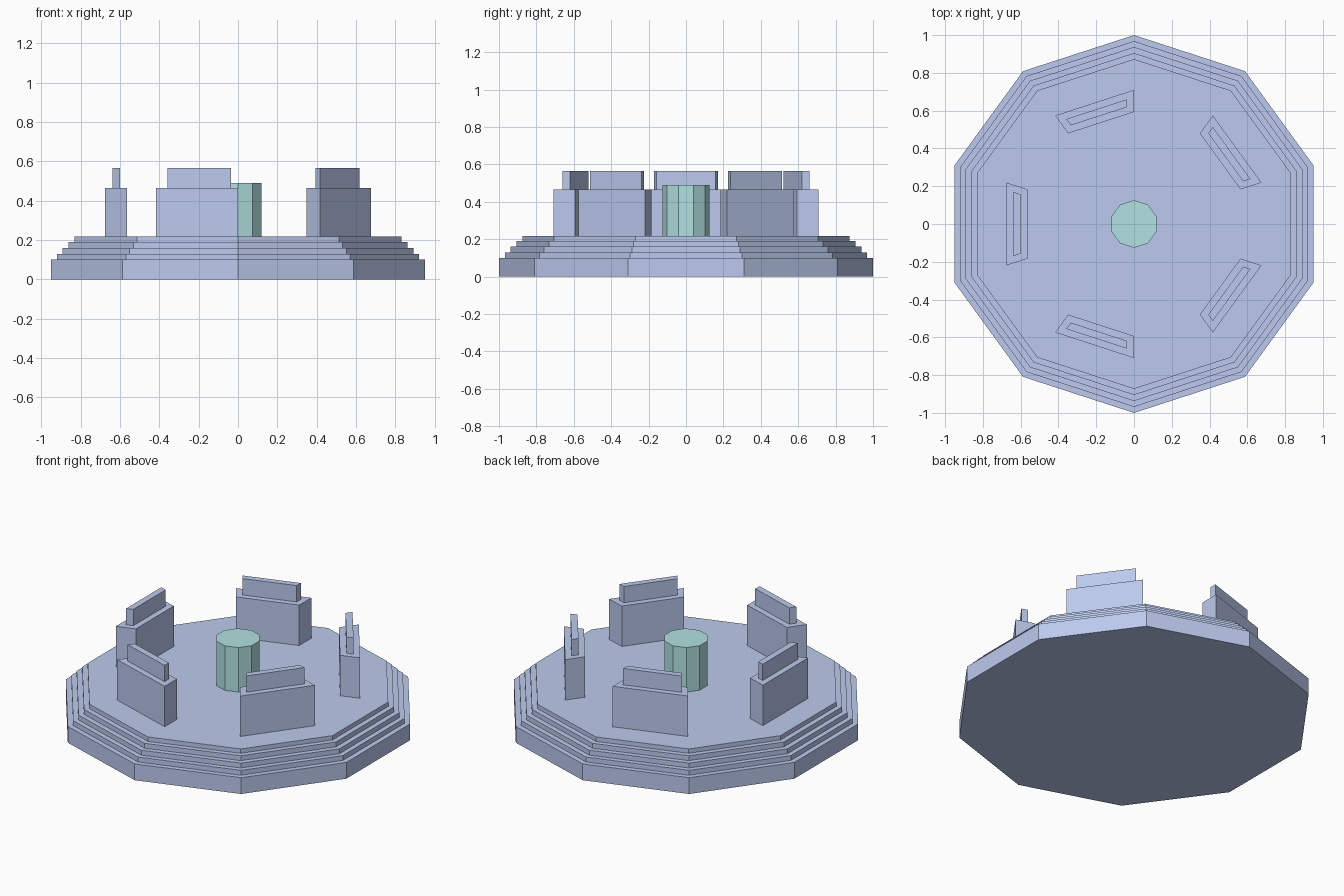
import bpy, bmesh
from math import sin, cos, tan, radians, pi

if "Cube" in bpy.data.objects:
    bpy.data.objects.remove(bpy.data.objects["Cube"])

SIDES = 10


def material(name, color):
    m = bpy.data.materials.new(name)
    m.diffuse_color = color
    m.use_nodes = True
    m.node_tree.nodes["Principled BSDF"].inputs["Base Color"].default_value = m.diffuse_color
    return m


blue = material("blue_stone", (0.50, 0.59, 0.85, 1))
teal = material("teal_stone", (0.45, 0.76, 0.76, 1))


def decagon(r):
    # corners point along +y and -y
    return [(r * sin(2 * pi * i / SIDES), r * cos(2 * pi * i / SIDES)) for i in range(SIDES)][::-1]


def stack(name, layers, mat):
    """Closed solid through counter-clockwise outlines [(points, z), ...]."""
    bm = bmesh.new()
    rings = [[bm.verts.new((x, y, z)) for x, y in pts] for pts, z in layers]
    for a, b in zip(rings, rings[1:]):
        n = len(a)
        for i in range(n):
            j = (i + 1) % n
            bm.faces.new((a[i], a[j], b[j], b[i]))
    bm.faces.new(rings[0][::-1])
    bm.faces.new(rings[-1])
    bmesh.ops.recalc_face_normals(bm, faces=bm.faces)
    mesh = bpy.data.meshes.new(name)
    bm.to_mesh(mesh)
    bm.free()
    mesh.materials.append(mat)
    ob = bpy.data.objects.new(name, mesh)
    bpy.context.collection.objects.link(ob)
    return ob


# Stepped ten-sided platform
layers, z = [], 0.0
for r, top in [(1.0, 0.10), (0.968, 0.13), (0.937, 0.16), (0.905, 0.19), (0.873, 0.217)]:
    layers += [(decagon(r), z), (decagon(r), top)]
    z = top
stack("stepped_platform", layers, blue)

# Central post
stack("central_post", [(decagon(0.126), 0.217), (decagon(0.126), 0.49)], teal)


def wedge(near, far, inset=0.0):
    # sector slice of the decagon, narrowed evenly by the inset
    near, far = near + inset, far - inset
    t, d = tan(radians(18)), inset / cos(radians(18))
    a, b = near * t - d, far * t - d
    return [(near, -a), (far, -b), (far, b), (near, a)]


# Ring of five wedge blocks, each with a narrower cap
outer, cap = wedge(0.564, 0.675), wedge(0.564, 0.675, 0.036)
for k in range(5):
    block = stack(f"ring_block_{k + 1}",
                  [(outer, 0.217), (outer, 0.465), (cap, 0.465), (cap, 0.565)], blue)
    block.rotation_euler.z = radians(36 + 72 * k)
